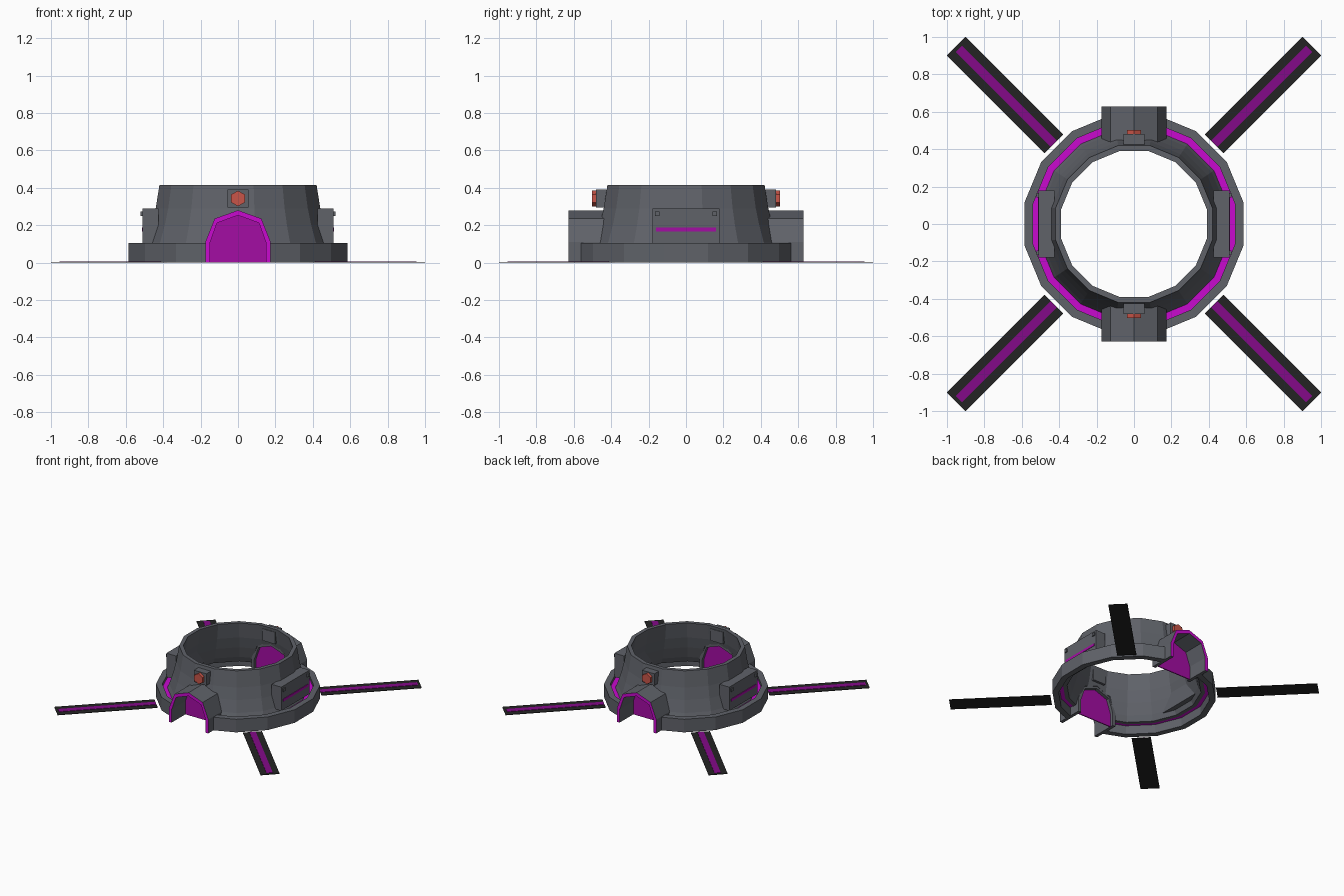
import bpy, bmesh, math
from mathutils import Matrix, Vector

if "Cube" in bpy.data.objects:
    bpy.data.objects.remove(bpy.data.objects["Cube"])

SIDES = 16


def material(name, rgb):
    m = bpy.data.materials.new(name)
    m.diffuse_color = (*rgb, 1)
    m.use_nodes = True
    m.node_tree.nodes["Principled BSDF"].inputs["Base Color"].default_value = m.diffuse_color
    return m


GREY = material("slate_grey", (0.115, 0.122, 0.141))
BLACK = material("black", (0.017, 0.017, 0.017))
MAGENTA = material("bright_magenta", (0.58, 0.003, 0.62))
PURPLE = material("purple", (0.37, 0.004, 0.37))
DARK_PURPLE = material("dark_purple", (0.23, 0.003, 0.25))
RED = material("lamp_red", (0.58, 0.09, 0.065))


def finish(name, bm, *mats):
    bmesh.ops.recalc_face_normals(bm, faces=bm.faces)
    mesh = bpy.data.meshes.new(name)
    bm.to_mesh(mesh)
    bm.free()
    for m in mats:
        mesh.materials.append(m)
    ob = bpy.data.objects.new(name, mesh)
    bpy.context.collection.objects.link(ob)
    return ob


def lathe(name, profile, mat):
    """Closed (apothem, z) profile spun into a 16-sided ring."""
    bm = bmesh.new()
    k = 1 / math.cos(math.pi / SIDES)
    rings = []
    for i in range(SIDES):
        a = (i + 0.5) * 2 * math.pi / SIDES
        rings.append([bm.verts.new((r * k * math.cos(a), r * k * math.sin(a), z)) for r, z in profile])
    n = len(profile)
    for i in range(SIDES):
        a, b = rings[i], rings[(i + 1) % SIDES]
        for j in range(n):
            bm.faces.new((a[j], b[j], b[(j + 1) % n], a[(j + 1) % n]))
    return finish(name, bm, mat)


def box(name, lo, hi, mat, turn=0.0):
    bm = bmesh.new()
    bmesh.ops.create_cube(bm, size=1)
    lo, hi = Vector(lo), Vector(hi)
    for v in bm.verts:
        v.co = Vector([(lo[i] + hi[i]) / 2 + v.co[i] * (hi[i] - lo[i]) for i in range(3)])
    bm.transform(Matrix.Rotation(turn, 4, 'Z'))
    return finish(name, bm, mat)


def prism(name, outline, y0, y1, mat):
    """Outline in x, z pushed along y."""
    bm = bmesh.new()
    a = [bm.verts.new((x, y0, z)) for x, z in outline]
    b = [bm.verts.new((x, y1, z)) for x, z in outline]
    bm.faces.new(a)
    bm.faces.new(b)
    for i in range(len(a)):
        j = (i + 1) % len(a)
        bm.faces.new((a[i], a[j], b[j], b[i]))
    return finish(name, bm, mat)


def arch(half):
    return half + [(-x, z) for x, z in reversed(half) if x > 0]


OUTER = arch([(0.175, 0), (0.175, 0.11), (0.125, 0.235), (0, 0.28)])
INNER = arch([(0.15, 0), (0.15, 0.105), (0.112, 0.212), (0, 0.253)])

# Main rings
base = lathe("base_ring", [(0.585, 0), (0.585, 0.105), (0.54, 0.105), (0.54, 0)], GREY)
glow = lathe("glow_ring", [(0.49, 0.07), (0.542, 0.07), (0.542, 0.078), (0.49, 0.078)], MAGENTA)
wall = lathe("sloped_wall", [
    (0.51, 0.065), (0.49, 0.11), (0.462, 0.2), (0.44, 0.29), (0.42, 0.415),
    (0.39, 0.415), (0.41, 0.29), (0.432, 0.2), (0.46, 0.11), (0.48, 0.065)], GREY)

# Cut the doorways through the rings, front to back
cut_shape = [(x * 0.95, z * 0.97 if z else -0.05) for x, z in OUTER]
cutter = prism("doorway_cutter", cut_shape, -0.9, 0.9, GREY)
cutter.hide_render = True
for ob in (base, glow, wall):
    mod = ob.modifiers.new("doorway", 'BOOLEAN')
    mod.operation = 'DIFFERENCE'
    mod.solver = 'EXACT'
    mod.object = cutter
    bpy.context.view_layer.objects.active = ob
    bpy.ops.object.modifier_apply(modifier=mod.name)
bpy.data.objects.remove(cutter, do_unlink=True)

for s, side in ((-1, "front"), (1, "back")):
    # Arched doorway tunnel with a magenta rim on its outer end
    bm = bmesh.new()
    loops = [[bm.verts.new((x, s * y, z)) for x, z in shape]
             for y, shape in ((0.42, OUTER), (0.627, OUTER), (0.627, INNER), (0.42, INNER))]
    n = len(OUTER)
    for i in range(4):
        a, b = loops[i], loops[(i + 1) % 4]
        for j in range(n - 1):
            f = bm.faces.new((a[j], a[j + 1], b[j + 1], b[j]))
            f.material_index = 1 if i == 1 else 0
    for j in (0, n - 1):
        bm.faces.new([l[j] for l in loops])
    finish(side + "_arch", bm, GREY, MAGENTA)
    prism(side + "_door", INNER, s * 0.445, s * 0.453, PURPLE)

    # Lamp housing and hexagonal lamp
    ys = sorted((s * 0.39, s * 0.48))
    box(side + "_lamp_housing", (-0.055, ys[0], 0.295), (0.055, ys[1], 0.39), GREY)
    hexagon = [(0.042 * math.sin(i * math.pi / 3), 0.343 + 0.042 * math.cos(i * math.pi / 3)) for i in range(6)]
    prism(side + "_lamp", hexagon, s * 0.475, s * 0.503, RED)

for turn, side in ((0, "right"), (math.pi, "left")):
    # Side panels with a glowing strip and two bolts
    box(side + "_panel", (0.425, -0.18, 0.1), (0.51, 0.18, 0.29), GREY, turn)
    box(side + "_panel_strip", (0.505, -0.16, 0.167), (0.514, 0.16, 0.187), PURPLE, turn)
    for y in (-0.155, 0.155):
        box(side + "_panel_bolt", (0.505, y - 0.012, 0.25), (0.52, y + 0.012, 0.274), GREY, turn)

# Four flat diagonal strips on the ground
for i in range(4):
    turn = math.pi / 4 + i * math.pi / 2
    box("ground_strip", (0.605, -0.07, 0), (1.344, 0.07, 0.004), BLACK, turn)
    box("ground_strip_light", (0.607, -0.023, 0.003), (1.325, 0.023, 0.007), DARK_PURPLE, turn)
